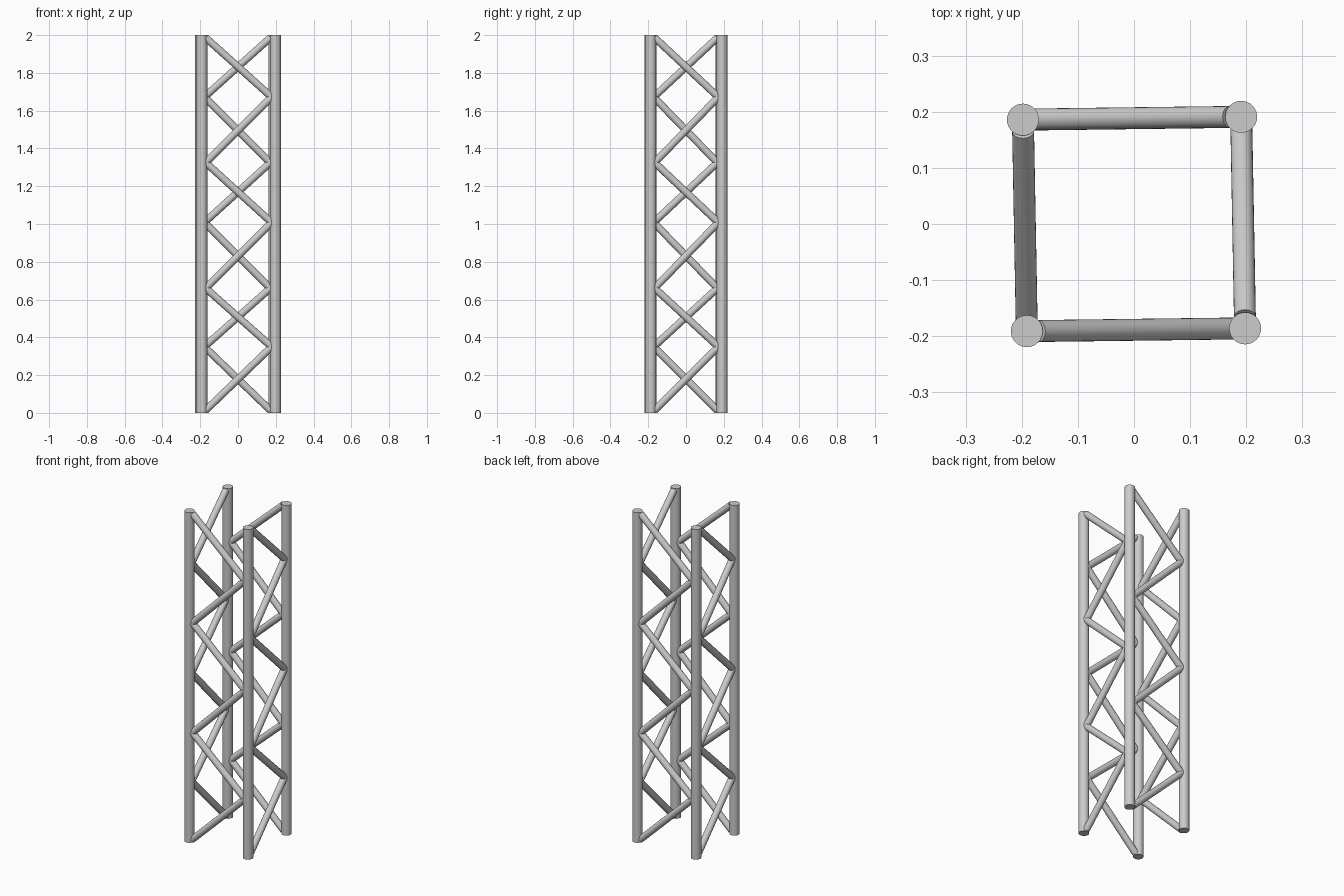
import bpy
from mathutils import Vector

if "Cube" in bpy.data.objects:
    bpy.data.objects.remove(bpy.data.objects["Cube"])

POST_R, BAR_R = 0.0285, 0.0195
# corners, anticlockwise from front left (slightly twisted rectangle)
CORNERS = [Vector(c) for c in ((-0.191, -0.191, 0), (0.198, -0.186, 0),
                               (0.191, 0.191, 0), (-0.198, 0.186, 0))]
# heights where each zigzag touches the posts
NODES = [0.014, 0.35, 0.66, 1.008, 1.325, 1.672, 1.986]
INSET = 0.02


def tube(name, a, b, r, sides=32):
    d = b - a
    bpy.ops.mesh.primitive_cylinder_add(vertices=sides, radius=r, depth=d.length,
                                        location=(a + b) / 2)
    ob = bpy.context.object
    ob.name = name
    ob.rotation_euler = d.to_track_quat('Z', 'Y').to_euler()
    bpy.ops.object.shade_smooth_by_angle()
    return ob


for i, name in enumerate(("front", "right", "back", "left")):
    a, b = CORNERS[i], CORNERS[(i + 1) % 4]
    # upright post
    tube("post_" + name, a, a + Vector((0, 0, 2)), POST_R)
    # zigzag bracing along this face
    along = (b - a).normalized() * INSET
    ends = (a + along, b - along)
    for k in range(len(NODES) - 1):
        p = ends[k % 2] + Vector((0, 0, NODES[k]))
        q = ends[(k + 1) % 2] + Vector((0, 0, NODES[k + 1]))
        tube(f"{name}_brace_{k + 1}", p, q, BAR_R, 24)
